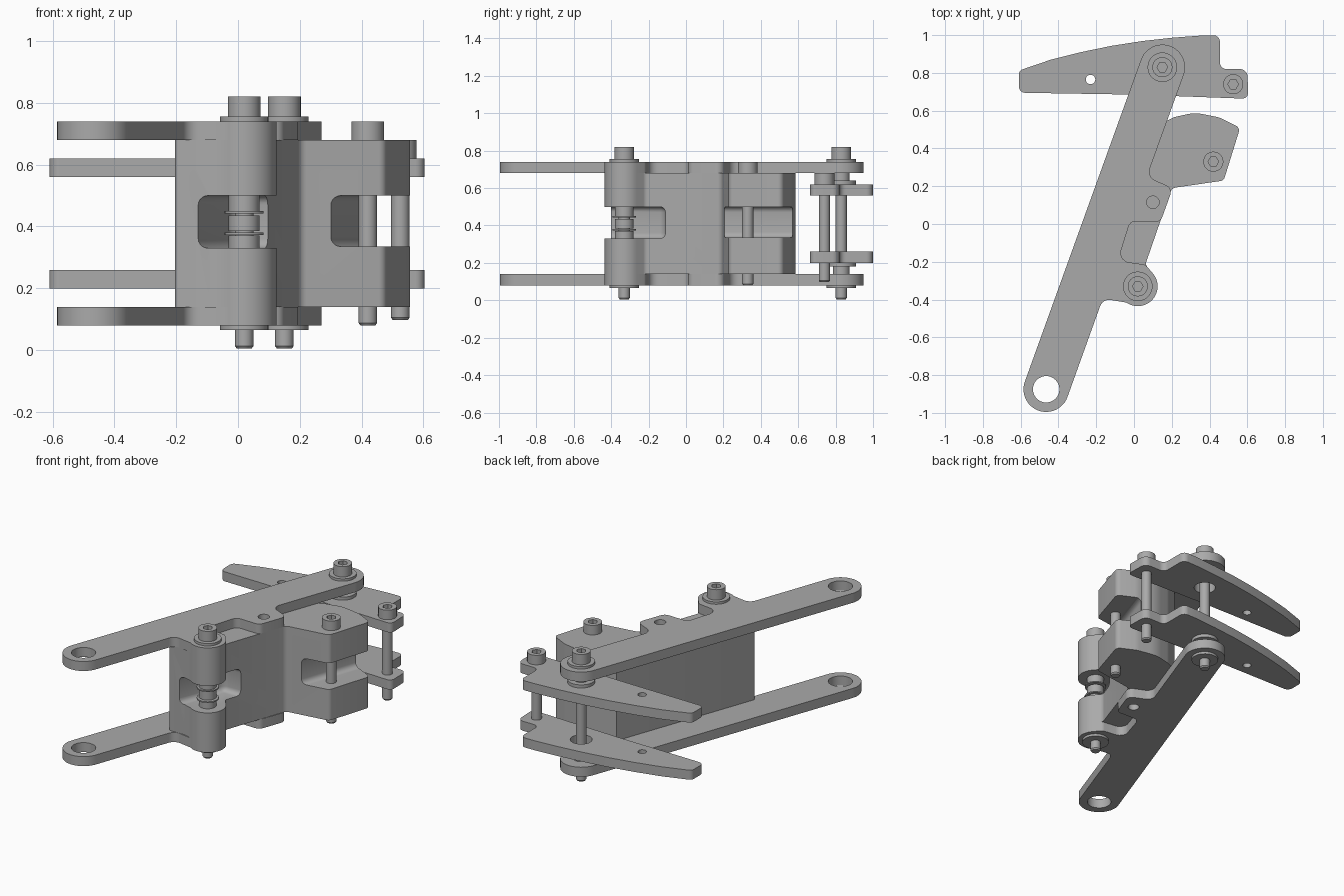
import bpy, bmesh
from math import sin, cos, tan, atan2, pi, radians, acos
from mathutils import Vector

if "Cube" in bpy.data.objects:
    bpy.data.objects.remove(bpy.data.objects["Cube"])

steel = bpy.data.materials.new("grey_steel")
steel.use_nodes = True
GREY = (0.4, 0.4, 0.4, 1)
steel.diffuse_color = GREY
steel.node_tree.nodes["Principled BSDF"].inputs["Base Color"].default_value = GREY


def arc(c, r, a0, a1, n=24):
    """Points on an arc, angles in degrees."""
    angles = [radians(a0 + (a1 - a0) * i / n) for i in range(n + 1)]
    return [(c[0] + r * cos(a), c[1] + r * sin(a)) for a in angles]


def circle(c, r, n=40):
    return arc(c, r, 0, 360, n)[:-1]


def rounded(points, n=7):
    """Closed outline; points with a third value get that fillet radius."""
    out = []
    for i, p in enumerate(points):
        if len(p) < 3:
            out.append(tuple(p))
            continue
        here = Vector(p[:2])
        a = (Vector(points[i - 1][:2]) - here).normalized()
        b = (Vector(points[(i + 1) % len(points)][:2]) - here).normalized()
        half = acos(max(-1, min(1, a.dot(b)))) / 2
        centre = here + (a + b).normalized() * (p[2] / sin(half))
        s = here + a * (p[2] / tan(half)) - centre
        e = here + b * (p[2] / tan(half)) - centre
        a0 = atan2(s.y, s.x)
        turn = (atan2(e.y, e.x) - a0 + pi) % (2 * pi) - pi
        for k in range(n + 1):
            t = a0 + turn * k / n
            out.append((centre.x + p[2] * cos(t), centre.y + p[2] * sin(t)))
    return out


def prism(name, outline, z0, z1):
    """Extrude a flat outline between two heights."""
    bm = bmesh.new()
    face = bm.faces.new([bm.verts.new((x, y, z0)) for x, y in outline])
    top = bmesh.ops.extrude_face_region(bm, geom=[face])["geom"]
    verts = [g for g in top if isinstance(g, bmesh.types.BMVert)]
    bmesh.ops.translate(bm, verts=verts, vec=(0, 0, z1 - z0))
    bmesh.ops.recalc_face_normals(bm, faces=bm.faces)
    mesh = bpy.data.meshes.new(name)
    bm.to_mesh(mesh)
    bm.free()
    mesh.materials.append(steel)
    obj = bpy.data.objects.new(name, mesh)
    bpy.context.collection.objects.link(obj)
    return obj


def activate(obj):
    bpy.ops.object.select_all(action="DESELECT")
    obj.select_set(True)
    bpy.context.view_layer.objects.active = obj


def cut(obj, outline, z0, z1, edge=0):
    """Subtract a prism, with optionally rounded cutter edges."""
    tool = prism("cutter", outline, z0, z1)
    tool.hide_render = True
    if edge:
        bevel = tool.modifiers.new("round", "BEVEL")
        bevel.width, bevel.segments = edge, 5
    mod = obj.modifiers.new("cut", "BOOLEAN")
    mod.operation, mod.solver, mod.object = "DIFFERENCE", "EXACT", tool
    activate(obj)
    bpy.ops.object.modifier_apply(modifier=mod.name)
    bpy.data.objects.remove(tool)


def smooth(obj):
    activate(obj)
    bpy.ops.object.shade_smooth_by_angle(angle=radians(32))
    return obj


def disc(name, c, r, z0, z1):
    return smooth(prism(name, circle(c, r), z0, z1))


ARM_END, PIVOT = (-0.465, -0.875), (0.15, 0.83)
BOSS, BLOCK_PIN, REAR_PIN = (0.02, -0.33), (0.42, 0.33), (0.525, 0.74)
SIDE = -19.8                                   # heading of the arm's right side
boss_arc = arc(BOSS, 0.105, -125, 40)

# Long arm plates, with boss, notch and drilled lug
arm_outline = rounded(
    arc(ARM_END, 0.12, SIDE - 180, SIDE)
    + [(-0.165, -0.395, 0.05)] + boss_arc
    + [(0.06, -0.215, 0.03), (-0.085, -0.195, 0.05), (-0.02, 0.015, 0.04),
       (0.14, 0.01, 0.04), (0.205, 0.19, 0.04), (0.068, 0.25, 0.05)]
    + arc(PIVOT, 0.12, SIDE, SIDE + 180))
for level, z in (("lower", 0.08), ("upper", 0.68)):
    arm = prism(level + "_arm", arm_outline, z, z + 0.06)
    cut(arm, circle(ARM_END, 0.07), z - 0.1, z + 0.2)
    cut(arm, circle((0.1, 0.115), 0.033), z - 0.1, z + 0.2)
    smooth(arm)

# Central body with front boss and rear block
body = prism("body", rounded(
    [(-0.21, -0.4, 0.015), (-0.09, -0.4)] + boss_arc
    + [(0.06, -0.215, 0.03), (0.2, 0.19, 0.035), (0.475, 0.23, 0.03),
       (0.562, 0.51, 0.03), (0.45, 0.565, 0.12), (0.32, 0.59, 0.2),
       (0.21, 0.565, 0.1), (0.122, 0.52)]), 0.14, 0.68)
cut(body, [(-0.14, -0.43), (-0.16, -0.6), (0.4, -0.6), (0.4, -0.11), (-0.02, -0.11)],
    0.33, 0.5, 0.03)
cut(body, [(0.275, 0.13), (0.46, 0.68), (0.9, 0.68), (0.9, 0.13)], 0.335, 0.5, 0.03)
smooth(body)

# Tapered swinging plates
swing_outline = rounded(
    [(-0.61, 0.695, 0.035), (0, 0.685), (0.605, 0.663, 0.03), (0.6, 0.82, 0.04),
     (0.455, 0.82, 0.035), (0.455, 1.0, 0.035), (0.36, 0.998), (0.2, 0.986),
     (0.04, 0.968), (-0.12, 0.943), (-0.28, 0.91), (-0.44, 0.87), (-0.61, 0.812, 0.03)])
for level, z in (("lower", 0.2), ("upper", 0.56)):
    plate = prism(level + "_swing_plate", swing_outline, z, z + 0.06)
    cut(plate, circle(PIVOT, 0.063), z - 0.1, z + 0.2)
    cut(plate, circle((-0.23, 0.765), 0.025), z - 0.1, z + 0.2)
    smooth(plate)


def bolt(name, c, z_tip, z_head, z_top):
    """Socket-head bolt with a chamfered tip."""
    head = prism(name + "_head", circle(c, 0.053), z_head, z_top)
    cut(head, circle(c, 0.028, 6), z_top - 0.035, z_top + 0.1)
    smooth(head)
    shank = prism(name + "_shank", circle(c, 0.03), z_tip, z_head + 0.01)
    for v in shank.data.vertices:
        if v.co.z < z_tip + 0.001:
            v.co.x += (c[0] - v.co.x) * 0.2
            v.co.y += (c[1] - v.co.y) * 0.2
    bm = bmesh.new()
    bm.from_mesh(shank.data)
    sides = [f for f in bm.faces if abs(f.normal.z) < 0.5]
    verts = [v for v in bm.verts]
    cutgeo = list(bm.verts) + list(bm.edges) + list(bm.faces)
    bmesh.ops.bisect_plane(bm, geom=cutgeo, plane_co=(0, 0, z_tip + 0.008),
                           plane_no=(0, 0, 1))
    for v in bm.verts:                          # straighten above the chamfer
        if v.co.z > z_tip + 0.004:
            d = Vector((v.co.x - c[0], v.co.y - c[1])).normalized() * 0.03
            v.co.x, v.co.y = c[0] + d.x, c[1] + d.y
    bm.to_mesh(shank.data)
    bm.free()
    smooth(shank)


bolt("pivot_bolt", PIVOT, 0.005, 0.755, 0.82)
bolt("boss_bolt", BOSS, 0.005, 0.755, 0.82)
bolt("block_bolt", BLOCK_PIN, 0.08, 0.68, 0.74)
bolt("rear_bolt", REAR_PIN, 0.097, 0.62, 0.68)

# Outer washers, then collars between arms and swinging plates
for label, c in (("pivot", PIVOT), ("boss", BOSS)):
    disc(label + "_upper_washer", c, 0.078, 0.74, 0.755)
    disc(label + "_lower_washer", c, 0.078, 0.065, 0.08)
for level, sign in (("lower", -1), ("upper", 1)):
    span = sorted((0.41 + sign * 0.21, 0.41 + sign * 0.23))
    disc(level + "_pivot_collar", PIVOT, 0.078, *span)
    span = sorted((0.41 + sign * 0.23, 0.41 + sign * 0.27))
    disc(level + "_pivot_spacer", PIVOT, 0.045, *span)

# Sleeve and thrust rings in the boss window
for label, z0, z1 in (("lower", 0.32, 0.37), ("middle", 0.385, 0.435), ("upper", 0.45, 0.51)):
    disc(label + "_sleeve", BOSS, 0.05, z0, z1)
for label, z in (("lower", 0.373), ("middle", 0.407), ("upper", 0.442)):
    disc(label + "_thrust_ring", BOSS, 0.05 if label == "middle" else 0.063, z, z + 0.008)
